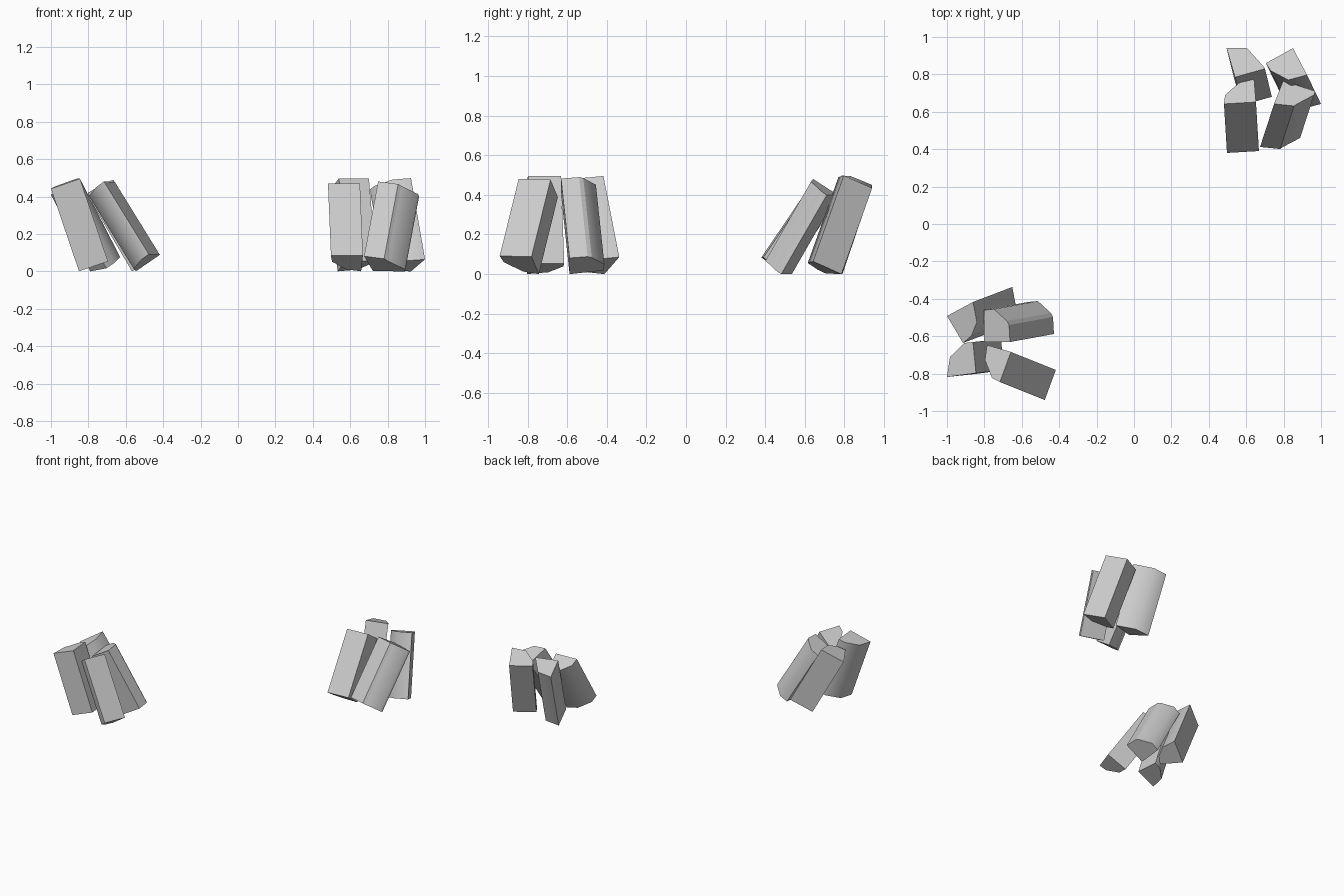
import bpy, bmesh
from mathutils import Vector

if "Cube" in bpy.data.objects:
    bpy.data.objects.remove(bpy.data.objects["Cube"])

LENGTH = 0.467


def split_log(name, corner, arc, foot, crease=()):
    """Quarter log: top outline (plan view) swept along a leaning axis with square-cut ends."""
    drop = (LENGTH ** 2 - foot[0] ** 2 - foot[1] ** 2) ** 0.5
    shift = Vector((foot[0], foot[1], -drop))
    top = []
    for x, y in [corner] + arc:
        # end face is perpendicular to the log axis
        z = (foot[0] * (x - corner[0]) + foot[1] * (y - corner[1])) / drop
        top.append(Vector((x, y, z)))
    low = min((p + shift).z for p in top)
    top = [p - Vector((0, 0, low)) for p in top]

    bm = bmesh.new()
    a = [bm.verts.new(p) for p in top]
    b = [bm.verts.new(p + shift) for p in top]
    n = len(a)
    bm.faces.new(a)
    bm.faces.new(b[::-1])
    for i in range(n):
        j = (i + 1) % n
        bm.faces.new((a[i], b[i], b[j], a[j]))
    bmesh.ops.recalc_face_normals(bm, faces=bm.faces)
    # bark is smooth; split faces, ends and creases stay sharp
    for f in bm.faces:
        f.smooth = True
    for e in bm.edges:
        e.smooth = False
    for i in range(2, n - 1):
        if i not in crease:
            bm.edges.get((a[i], b[i])).smooth = True
    mesh = bpy.data.meshes.new(name)
    bm.to_mesh(mesh)
    bm.free()
    bpy.context.collection.objects.link(bpy.data.objects.new(name, mesh))


# rear right stack, leaning backwards
split_log("right_log_back_left", (.54, .785),
          [(.495, .94), (.605, .94), (.69, .845), (.70, .83)], (.037, -.15))
split_log("right_log_back_right", (.85, .94),
          [(.705, .86), (.73, .82), (.825, .77), (.925, .797)], (.075, -.155))
split_log("right_log_front_left", (.652, .652),
          [(.481, .642), (.487, .69), (.561, .754), (.642, .775)], (.016, -.262))
split_log("right_log_front_right", (.797, .765),
          [(.749, .642), (.856, .631), (.872, .642), (.963, .69), (.968, .711)],
          (-.075, -.23), crease=(2, 3))

# front left stack, leaning to the left
split_log("left_log_outer_back", (-1, -.492),
          [(-.861, -.417), (-.84, -.524), (-.87, -.599), (-.914, -.636)], (.21, .08))
split_log("left_log_outer_front", (-.845, -.797),
          [(-1, -.818), (-.984, -.711), (-.906, -.636), (-.861, -.631)], (.15, .016))
split_log("left_log_inner_back", (-.802, -.631),
          [(-.802, -.46), (-.749, -.455), (-.679, -.519), (-.668, -.54), (-.663, -.631)],
          (.235, .043), crease=(3, 4))
split_log("left_log_inner_front", (-.658, -.684),
          [(-.786, -.647), (-.797, -.727), (-.759, -.824), (-.717, -.845)], (.24, -.096))
